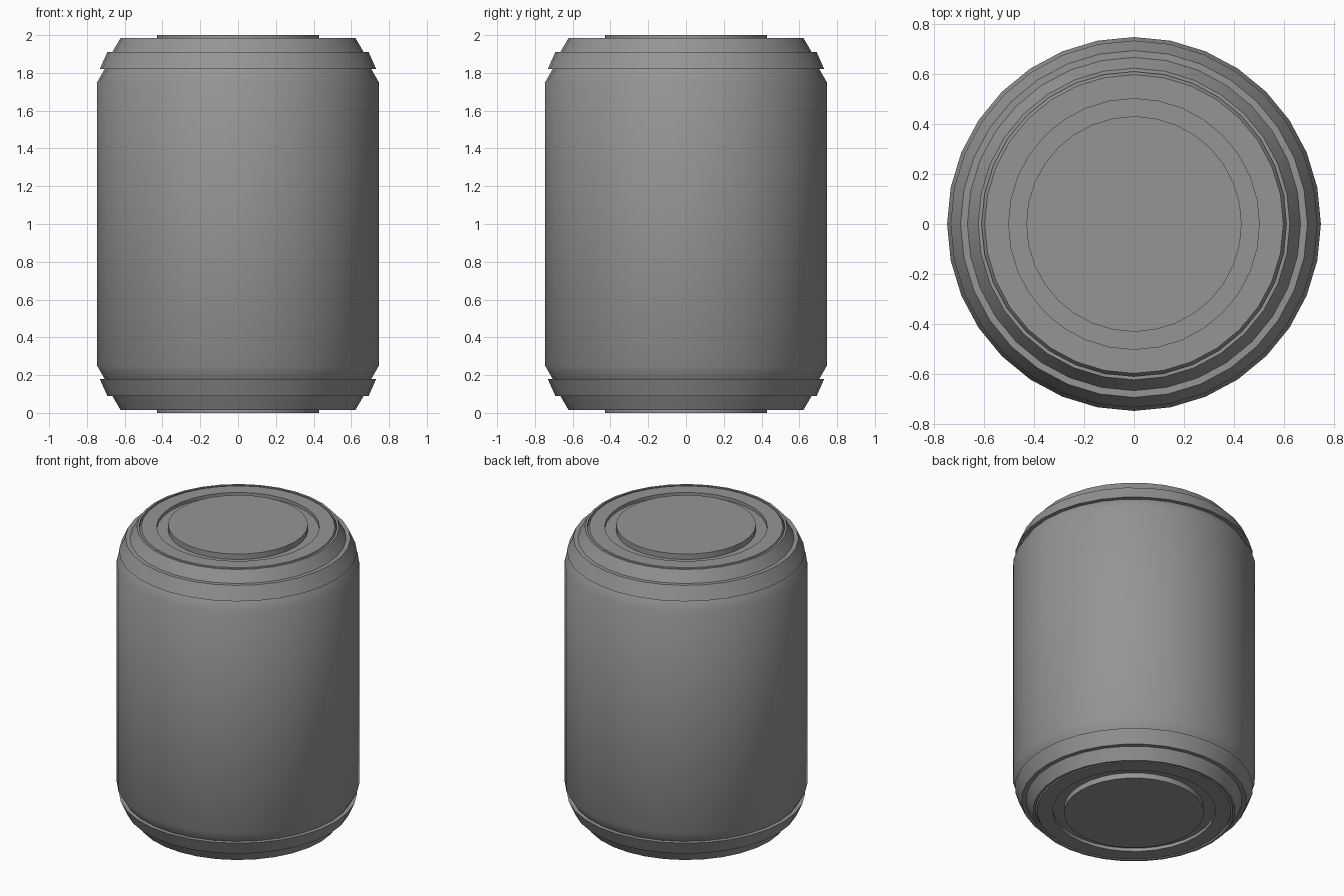
import bpy, bmesh, math

if "Cube" in bpy.data.objects:
    bpy.data.objects.remove(bpy.data.objects["Cube"])

SEGMENTS = 32
HEIGHT = 2.0

grey = bpy.data.materials.new("dark_grey")
grey.diffuse_color = (0.3, 0.3, 0.3, 1)
grey.use_nodes = True
grey.node_tree.nodes["Principled BSDF"].inputs["Base Color"].default_value = grey.diffuse_color


def flip(profile):
    """Mirror an (r, z) profile across the mid-height plane."""
    return [(r, HEIGHT - z) for r, z in profile]


def lathe(profile):
    """Revolve an (r, z) profile round the z axis."""
    bm = bmesh.new()
    rings = []
    for r, z in profile:
        ring = []
        for i in range(SEGMENTS):
            a = 2 * math.pi * i / SEGMENTS
            ring.append(bm.verts.new((r * math.cos(a), r * math.sin(a), z)))
        rings.append(ring)
    for low, high in zip(rings, rings[1:]):
        for i in range(SEGMENTS):
            j = (i + 1) % SEGMENTS
            bm.faces.new((low[i], low[j], high[j], high[i]))
    return bm, rings


def add_part(name, profile, top=True, capped=False):
    bm, rings = lathe(profile if top else flip(profile))
    if capped:
        bm.faces.new(rings[-1])
    if not top:
        bmesh.ops.reverse_faces(bm, faces=bm.faces[:])
    mesh = bpy.data.meshes.new(name)
    bm.to_mesh(mesh)
    bm.free()
    mesh.materials.append(grey)
    obj = bpy.data.objects.new(name, mesh)
    bpy.context.collection.objects.link(obj)
    bpy.ops.object.select_all(action='DESELECT')
    obj.select_set(True)
    bpy.context.view_layer.objects.active = obj
    bpy.ops.object.shade_smooth_by_angle(angle=math.radians(35))


# Main wall with tapered shoulders
shoulder = [(0.746, 1.75), (0.706, 1.82)]
add_part("body_wall", flip(shoulder)[::-1] + shoulder)

# Stepped end caps: two flared bands, fine seam groove, recess round the plug
cap = [(0.706, 1.82), (0.732, 1.82), (0.692, 1.91), (0.665, 1.91),
       (0.622, 1.985), (0.608, 1.985), (0.608, 1.967), (0.596, 1.985),
       (0.50, 1.985), (0.50, 1.963), (0.43, 1.963)]

# Raised round plugs in the middle of each end
plug = [(0.43, 1.963), (0.43, 2.0)]

for end, is_top in (("top", True), ("bottom", False)):
    add_part(end + "_cap", cap, top=is_top)
    add_part(end + "_plug", plug, top=is_top, capped=True)
